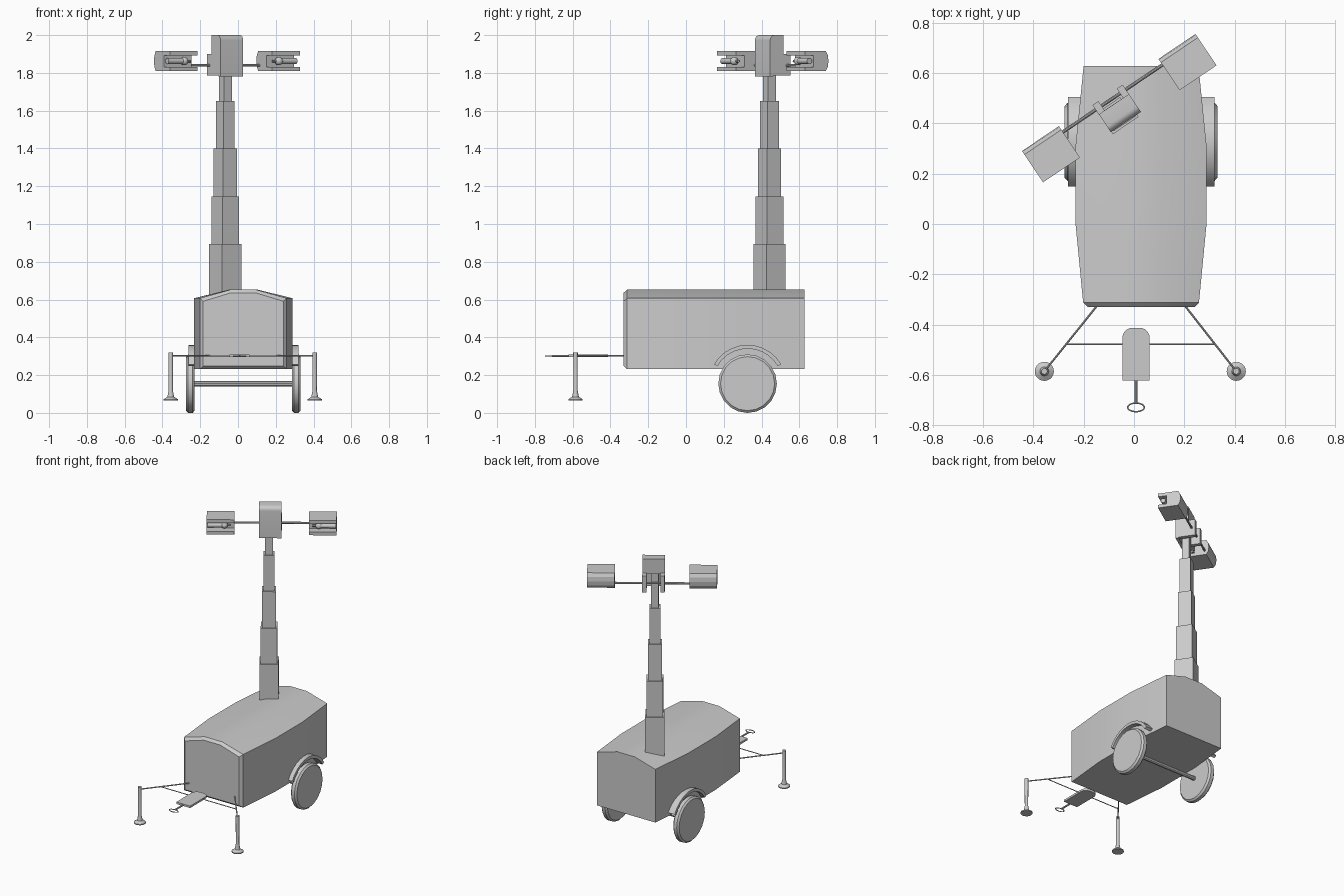
import bpy, bmesh, math
from mathutils import Vector, Matrix

if "Cube" in bpy.data.objects:
    bpy.data.objects.remove(bpy.data.objects["Cube"])

CX = 0.028  # trailer centreline


def finish(name, bm, mat=None, smooth=False):
    bmesh.ops.recalc_face_normals(bm, faces=bm.faces)
    if mat is not None:
        bm.transform(mat)
    me = bpy.data.meshes.new(name)
    bm.to_mesh(me)
    bm.free()
    ob = bpy.data.objects.new(name, me)
    bpy.context.collection.objects.link(ob)
    if smooth:
        bpy.ops.object.select_all(action='DESELECT')
        ob.select_set(True)
        bpy.context.view_layer.objects.active = ob
        bpy.ops.object.shade_smooth_by_angle(angle=math.radians(30))
    return ob


def loft(name, rings, mat=None, smooth=False, closed=False):
    bm = bmesh.new()
    vs = [[bm.verts.new(p) for p in r] for r in rings]
    n, m = len(rings[0]), len(rings)
    for i in range(m if closed else m - 1):
        a, b = vs[i], vs[(i + 1) % m]
        for k in range(n):
            bm.faces.new((a[k], a[(k + 1) % n], b[(k + 1) % n], b[k]))
    if not closed:
        bm.faces.new(vs[0])
        bm.faces.new(vs[-1])
    return finish(name, bm, mat, smooth)


def box(name, lo, hi, mat=None):
    pts = [(lo[0], lo[1]), (hi[0], lo[1]), (hi[0], hi[1]), (lo[0], hi[1])]
    return loft(name, [[(x, y, z) for x, y in pts] for z in (lo[2], hi[2])], mat)


def prism(name, profile, u0, u1, mat=None, smooth=False):
    """Extrude a (y, z) profile along x."""
    return loft(name, [[(u, y, z) for y, z in profile] for u in (u0, u1)], mat, smooth)


def lathe(name, profile, mat, seg=20):
    """Turned part: (radius, height) stations along local z."""
    ang = [2 * math.pi * k / seg for k in range(seg)]
    return loft(name, [[(r * math.cos(a), r * math.sin(a), z) for a in ang]
                       for r, z in profile], mat, True)


def rod(name, a, b, r, mat=None, seg=10):
    a, b = Vector(a), Vector(b)
    rot = (b - a).to_track_quat('Z', 'Y').to_matrix().to_4x4()
    m = Matrix.Translation(a) @ rot
    return lathe(name, [(r, 0), (r, (b - a).length)], mat @ m if mat else m, seg)


# Body: arched roof, sides bowed outward, chamfered front
rings = []
for y, w, i in ((-0.33, 0.212, 0.016), (-0.312, 0.23, 0), (0.0, 0.26, 0),
                (0.31, 0.26, 0), (0.628, 0.228, 0)):
    rings.append([(CX + x, y, z) for x, z in (
        (-w, 0.232 + i), (w, 0.232 + i), (w, 0.607 - i),
        (0.3 * w, 0.652 - i), (-0.3 * w, 0.652 - i), (-w, 0.607 - i))])
loft("trailer_body", rings, smooth=True)

# Wheels and fenders
for side, s in (("left", -1), ("right", 1)):
    m = Matrix.Translation((CX + s * 0.28, 0.326, 0.155)) @ Matrix.Rotation(math.pi / 2, 4, 'Y')
    lathe(side + "_wheel", [(0.143, -0.023), (0.155, -0.012), (0.155, 0.012), (0.143, 0.023)], m)
    arc = []
    for k in range(11):
        t = math.radians(-60 + 12 * k)
        arc.append([(CX + s * x, 0.326 + r * math.sin(t), 0.155 + r * math.cos(t))
                    for x, r in ((0.22, 0.205), (0.291, 0.205), (0.291, 0.185), (0.22, 0.185))])
    loft(side + "_fender", arc, smooth=True)
rod("axle", (CX - 0.27, 0.326, 0.155), (CX + 0.27, 0.326, 0.155), 0.015)

# Outrigger arms, stabiliser jacks and cross bar
for side, s in (("left", -1), ("right", 1)):
    jx = CX - 0.003 + s * 0.381
    rod(side + "_outrigger_arm", (CX + s * 0.155, -0.30, 0.302), (jx, -0.585, 0.302), 0.004)
    lathe(side + "_jack", [(0.038, 0.065), (0.038, 0.072), (0.018, 0.085), (0.011, 0.12),
                           (0.012, 0.32)], Matrix.Translation((jx, -0.585, 0)))
rod("cross_bar", (-0.27, -0.478, 0.302), (0.317, -0.478, 0.302), 0.003)

# Hitch plate with rounded rear, drawbar and towing eye
HX = 0.008
outline = [(-0.054, -0.622), (0.054, -0.622)]
for k in range(7):
    t = math.pi / 2 * k / 6
    outline.append((0.014 + 0.04 * math.cos(t), -0.452 + 0.04 * math.sin(t)))
outline += [(-x, y) for x, y in reversed(outline[2:])]
loft("hitch_plate", [[(HX + x, y, z) for x, y in outline] for z in (0.295, 0.309)])
rod("drawbar", (HX, -0.62, 0.302), (HX, -0.71, 0.302), 0.006)
eye = []
for k in range(24):
    t = 2 * math.pi * k / 24
    eye.append([(HX + (0.033 + 0.003 * math.cos(p)) * math.cos(t),
                 -0.728 + (0.017 + 0.003 * math.cos(p)) * math.sin(t),
                 0.302 + 0.003 * math.sin(p)) for p in [math.pi / 3 * j for j in range(6)]])
loft("towing_eye", eye, smooth=True, closed=True)

# Telescopic mast, turned with the lamp head
T = Matrix.Translation((-0.067, 0.442, 0)) @ Matrix.Rotation(math.radians(34), 4, 'Z')
z0 = 0.55
for i, (h, z1) in enumerate(((0.0615, 0.895), (0.053, 1.145), (0.0445, 1.4),
                             (0.0355, 1.65), (0.0245, 1.93))):
    box("mast_section_%d" % (i + 1), (-h, -h, z0), (h, h, z1), T)
    z0 = z1 - 0.02

# Mast head: hood with rounded front edge and open back, plus side brackets
hood = [(-0.03, 1.78), (-0.03, 1.895), (0.035, 1.895), (0.035, 2.0)]
for k in range(6):
    t = math.pi / 2 * (1 + k / 5)
    hood.append((-0.022 + 0.028 * math.cos(t), 1.972 + 0.028 * math.sin(t)))
hood.append((-0.05, 1.78))
prism("mast_head_hood", hood, -0.064, 0.08, T, True)
for side, u in (("left", -0.064), ("right", 0.052)):
    box(side + "_head_bracket", (u, -0.03, 1.785), (u + 0.028, 0.08, 1.9), T)
rod("lamp_bar", (-0.31, 0.057, 1.84), (0.344, 0.057, 1.84), 0.007, T)

# Lamps: open-fronted channel housings with bulb and socket
housing = [(-0.075, -0.0525), (0.058, -0.0525), (0.071, -0.03), (0.075, 0),
           (0.071, 0.03), (0.058, 0.0525), (-0.075, 0.0525), (-0.075, 0.03),
           (-0.02, 0.03), (-0.02, -0.03), (-0.075, -0.03)]
for side, s in (("left", -1), ("right", 1)):
    L = T @ Matrix.Translation((0.017 + s * 0.327, 0.01, 1.8625))
    prism(side + "_lamp_housing", housing, -0.0885, 0.0885, L)
    bm = bmesh.new()
    bmesh.ops.create_uvsphere(bm, u_segments=16, v_segments=10, radius=0.022)
    finish(side + "_bulb", bm, L @ Matrix.Translation((-s * 0.025, -0.043, 0)), True)
    rod(side + "_bulb_socket", (-s * 0.01, -0.043, 0), (s * 0.084, -0.043, 0), 0.016, L, 14)
    rod(side + "_bulb_stem", (-s * 0.065, -0.043, 0), (-s * 0.03, -0.043, 0), 0.007, L)
